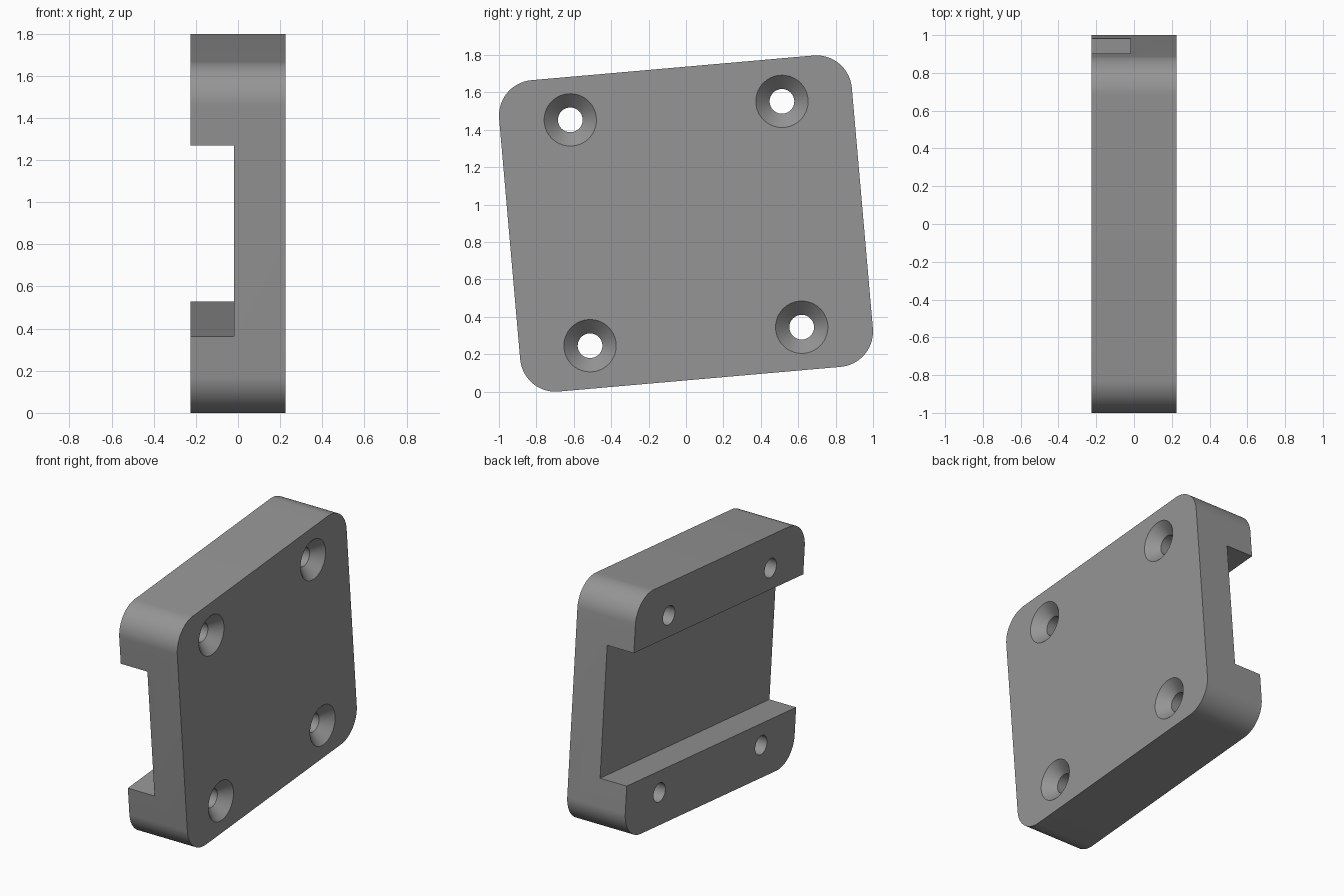
import bpy, bmesh, math
from mathutils import Matrix

if "Cube" in bpy.data.objects:
    bpy.data.objects.remove(bpy.data.objects["Cube"])

W, H, T, R = 1.893, 1.671, 0.452, 0.19   # plate width, height, thickness, corner radius
TILT, ZC = math.radians(5), 0.899

grey = bpy.data.materials.new("grey")
grey.diffuse_color = (0.3, 0.3, 0.3, 1)
grey.use_nodes = True
grey.node_tree.nodes["Principled BSDF"].inputs["Base Color"].default_value = grey.diffuse_color


def make_object(name, bm):
    bmesh.ops.recalc_face_normals(bm, faces=bm.faces)
    mesh = bpy.data.meshes.new(name)
    bm.to_mesh(mesh)
    bm.free()
    mesh.materials.append(grey)
    ob = bpy.data.objects.new(name, mesh)
    bpy.context.collection.objects.link(ob)
    return ob


def rounded_plate():
    bm = bmesh.new()
    steps, verts = 20, []
    for k, (sy, sz) in enumerate([(1, 1), (-1, 1), (-1, -1), (1, -1)]):
        for i in range(steps + 1):
            a = math.pi / 2 * (k + i / steps)
            verts.append(bm.verts.new((-T / 2, sy * (W / 2 - R) + R * math.cos(a),
                                       sz * (H / 2 - R) + R * math.sin(a))))
    face = bm.faces.new(verts)
    out = bmesh.ops.extrude_face_region(bm, geom=[face])["geom"]
    bmesh.ops.translate(bm, vec=(T, 0, 0),
                        verts=[v for v in out if isinstance(v, bmesh.types.BMVert)])
    return make_object("mounting_plate", bm)


def slot_cutter():
    # Full-width channel across the rear face
    bm = bmesh.new()
    x0, x1 = -0.5, -0.018
    bmesh.ops.create_cube(bm, size=1, matrix=Matrix.Translation(((x0 + x1) / 2, 0, 0))
                          @ Matrix.Diagonal((x1 - x0, 3, 0.91, 1)))
    return make_object("slot_cutter", bm)


def screw_cutter(y, z):
    # Through hole with a conical countersink, revolved about x
    r, big, e, n = 0.066, 0.14, 0.02, 48
    f = T / 2
    bm = bmesh.new()
    rings = []
    for x, rad in [(-f - e, r), (f - (big - r), r), (f + e, big + e)]:
        rings.append([bm.verts.new((x, y + rad * math.cos(2 * math.pi * i / n),
                                    z + rad * math.sin(2 * math.pi * i / n))) for i in range(n)])
    for a, b in zip(rings, rings[1:]):
        for i in range(n):
            j = (i + 1) % n
            bm.faces.new((a[i], a[j], b[j], b[i]))
    bm.faces.new(rings[0])
    bm.faces.new(rings[-1])
    return make_object("screw_cutter", bm)


plate = rounded_plate()
cutters = [slot_cutter()] + [screw_cutter(sy * 0.568, sz * 0.606)
                             for sy in (-1, 1) for sz in (-1, 1)]

# Cut the channel and the four screw holes
bpy.context.view_layer.objects.active = plate
plate.select_set(True)
for c in cutters:
    mod = plate.modifiers.new("cut", "BOOLEAN")
    mod.operation, mod.solver, mod.object = "DIFFERENCE", "EXACT", c
    bpy.ops.object.modifier_apply(modifier=mod.name)
for c in cutters:
    bpy.data.objects.remove(c)

# Lean the finished plate and smooth its curved faces
plate.data.transform(Matrix.Translation((0, 0, ZC)) @ Matrix.Rotation(TILT, 4, "X"))
bpy.ops.object.shade_smooth_by_angle(angle=math.radians(30))
